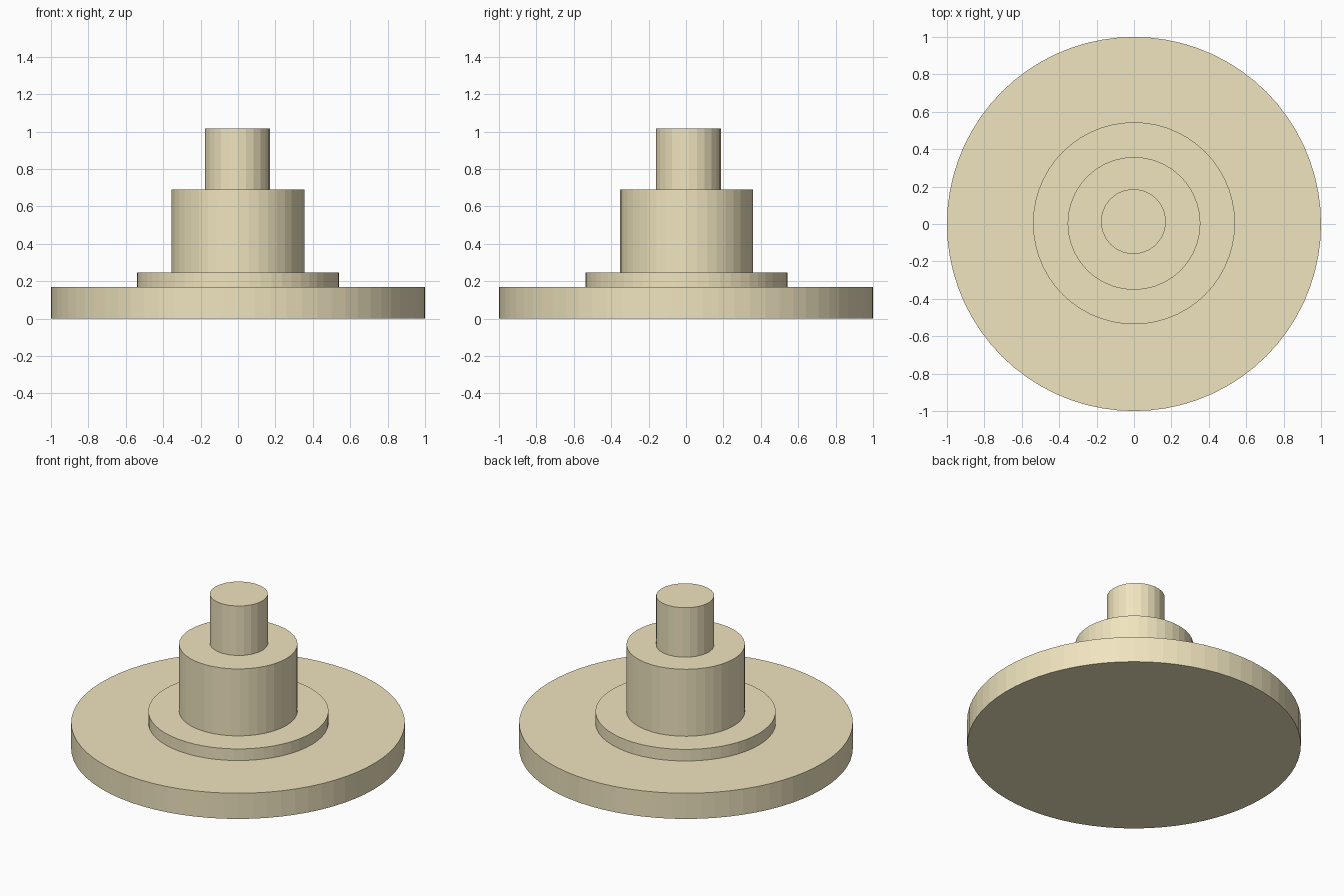
import bpy

if "Cube" in bpy.data.objects:
    bpy.data.objects.remove(bpy.data.objects["Cube"])

# Shared sand-coloured material
sand = bpy.data.materials.new("sand")
sand.diffuse_color = (0.87, 0.78, 0.52, 1.0)
sand.use_nodes = True
sand.node_tree.nodes["Principled BSDF"].inputs["Base Color"].default_value = sand.diffuse_color


def disc(name, radius, z0, z1, sides, x=0.0, y=0.0):
    """Flat-faced upright cylinder from z0 to z1."""
    bpy.ops.mesh.primitive_cylinder_add(
        vertices=sides, radius=radius, depth=z1 - z0,
        location=(x, y, (z0 + z1) / 2))
    ob = bpy.context.object
    ob.name = name
    ob.data.materials.append(sand)
    return ob


# Wide base plate
disc("base_plate", 1.0, 0.0, 0.17, 72)
# Thin raised step on the plate
disc("raised_step", 0.54, 0.17, 0.247, 56, y=0.004)
# Main hub drum
disc("hub_drum", 0.355, 0.247, 0.69, 40, y=0.003)
# Narrow shaft on top, very slightly off centre
disc("top_shaft", 0.174, 0.69, 1.017, 24, x=-0.003, y=0.013)
